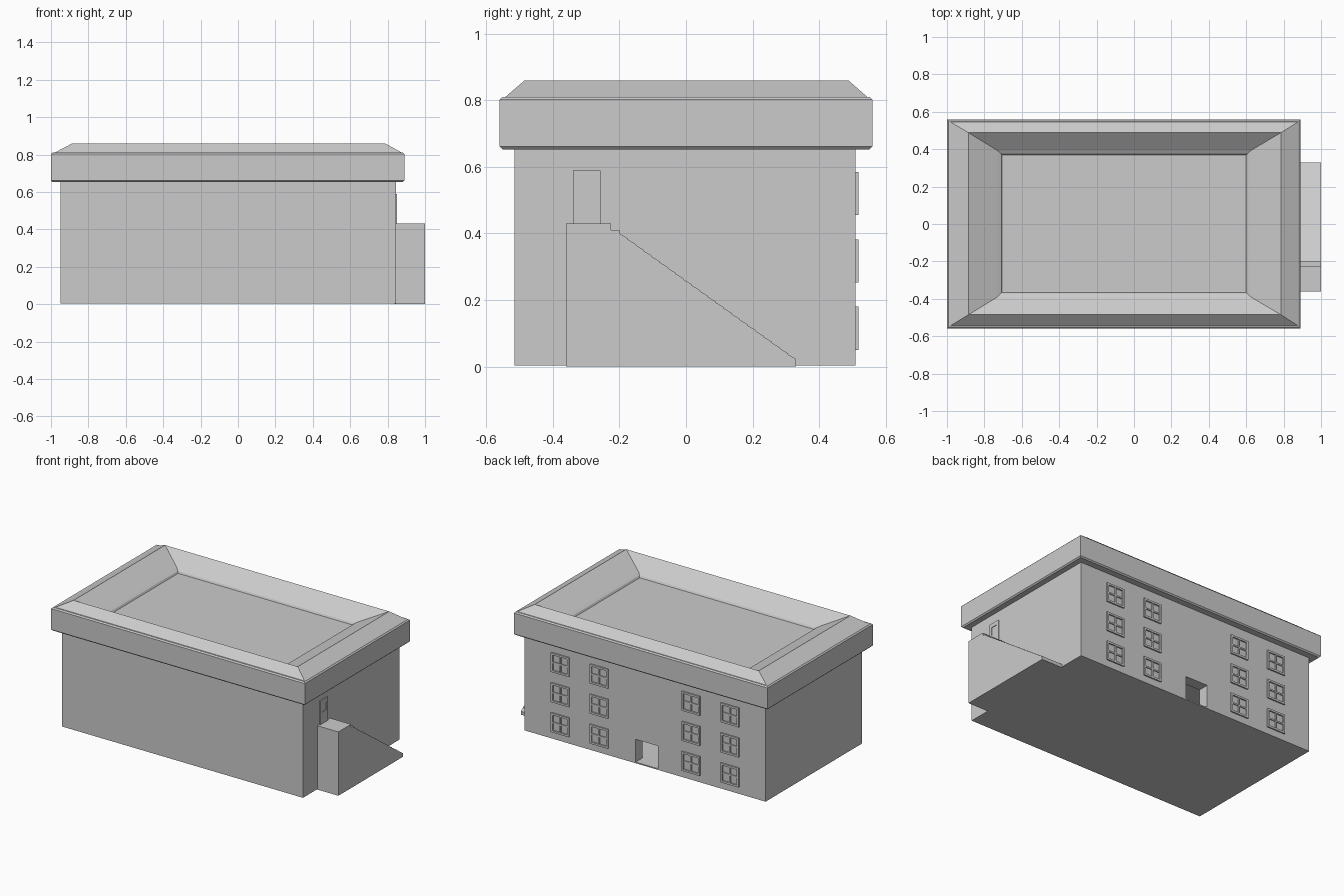
import bpy, bmesh

if "Cube" in bpy.data.objects:
    bpy.data.objects.remove(bpy.data.objects["Cube"])

def finish(bm, name):
    bmesh.ops.recalc_face_normals(bm, faces=bm.faces)
    me = bpy.data.meshes.new(name)
    bm.to_mesh(me)
    bm.free()
    ob = bpy.data.objects.new(name, me)
    bpy.context.collection.objects.link(ob)
    return ob

def add_box(bm, x0, x1, y0, y1, z0, z1):
    vs = bmesh.ops.create_cube(bm, size=1)["verts"]
    for v in vs:
        v.co = (x1 if v.co.x > 0 else x0, y1 if v.co.y > 0 else y0, z1 if v.co.z > 0 else z0)

def boxes(name, *dims):
    bm = bmesh.new()
    for d in dims:
        add_box(bm, *d)
    return finish(bm, name)

def cut(target, cutter):
    m = target.modifiers.new("cut", 'BOOLEAN')
    m.operation = 'DIFFERENCE'
    m.solver = 'EXACT'
    m.object = cutter
    cutter.hide_render = True
    bpy.context.view_layer.objects.active = target
    bpy.ops.object.modifier_apply(modifier=m.name)
    bpy.data.objects.remove(cutter)

# hollow wall shell with an open doorway at the back
walls = boxes("walls", (-.95, .845, -.515, .51, .004, .66))
cut(walls, boxes("room_cutter", (-.875, .77, -.44, .437, .012, .64)))
cut(walls, boxes("doorway_cutter", (-.148, .018, .40, .56, .012, .165)))

# roof: band, raised rim and sunken deck as nested rectangles
rings = [(-.992, .882, -.552, .552, .653), (-1, .89, -.56, .56, .661),
         (-1, .89, -.56, .56, .802), (-.992, .882, -.552, .552, .81),
         (-.98, .876, -.543, .545, .81), (-.885, .785, -.485, .488, .86),
         (-.73, .625, -.39, .393, .785), (-.712, .607, -.372, .376, .775),
         (-.705, .60, -.365, .37, .763)]
bm = bmesh.new()
loops = [[bm.verts.new(p) for p in ((a, c, z), (b, c, z), (b, d, z), (a, d, z))]
         for a, b, c, d, z in rings]
for lo, hi in zip(loops, loops[1:]):
    for i in range(4):
        j = (i + 1) % 4
        bm.faces.new((lo[i], lo[j], hi[j], hi[i]))
bm.faces.new(loops[0])
bm.faces.new(loops[-1])
finish(bm, "roof")

# side stair: landing, two steps, then a shallow-ribbed flight
profile = [(-.36, 0), (-.36, .43), (-.225, .43), (-.225, .41), (-.2, .41), (-.2, .4)]
n = 22
for i in range(n):
    t = (i + 1) / n
    y, z = -.2 + .53 * t, .4 - .38 * t
    profile += [(y, z + .003), (y, z)]
profile.append((.33, 0))
bm = bmesh.new()
face = bm.faces.new([bm.verts.new((.838, y, z)) for y, z in profile])
ext = bmesh.ops.extrude_face_region(bm, geom=[face])["geom"]
bmesh.ops.translate(bm, vec=(.162, 0, 0), verts=[v for v in ext if isinstance(v, bmesh.types.BMVert)])
finish(bm, "side_stair")

# side door with a small recessed pane
door = boxes("side_door", (.84, .851, -.34, -.257, .42, .59))
cut(door, boxes("pane_cutter", (.847, .87, -.32, -.275, .508, .563)))

# back windows: frame with crossing bars, mirrored about the wall centre
def window(name, cx, cz):
    w, h, t = .0675, .065, .013
    y0, y1 = .505, .519
    boxes(name,
          (cx - w, cx - w + t, y0, y1, cz - h, cz + h),
          (cx + w - t, cx + w, y0, y1, cz - h, cz + h),
          (cx - w + t, cx + w - t, y0, y1, cz - h, cz - h + t),
          (cx - w + t, cx + w - t, y0, y1, cz + h - t, cz + h),
          (cx - .005, cx + .005, y0, y1 - .002, cz - h + t, cz + h - t),
          (cx - w + t, cx + w - t, y0, y1 - .003, cz - .005, cz + .005))

for dx in (-.632, -.342, .342, .632):
    for z in (.115, .317, .52):
        window("window", -.055 + dx, z)
